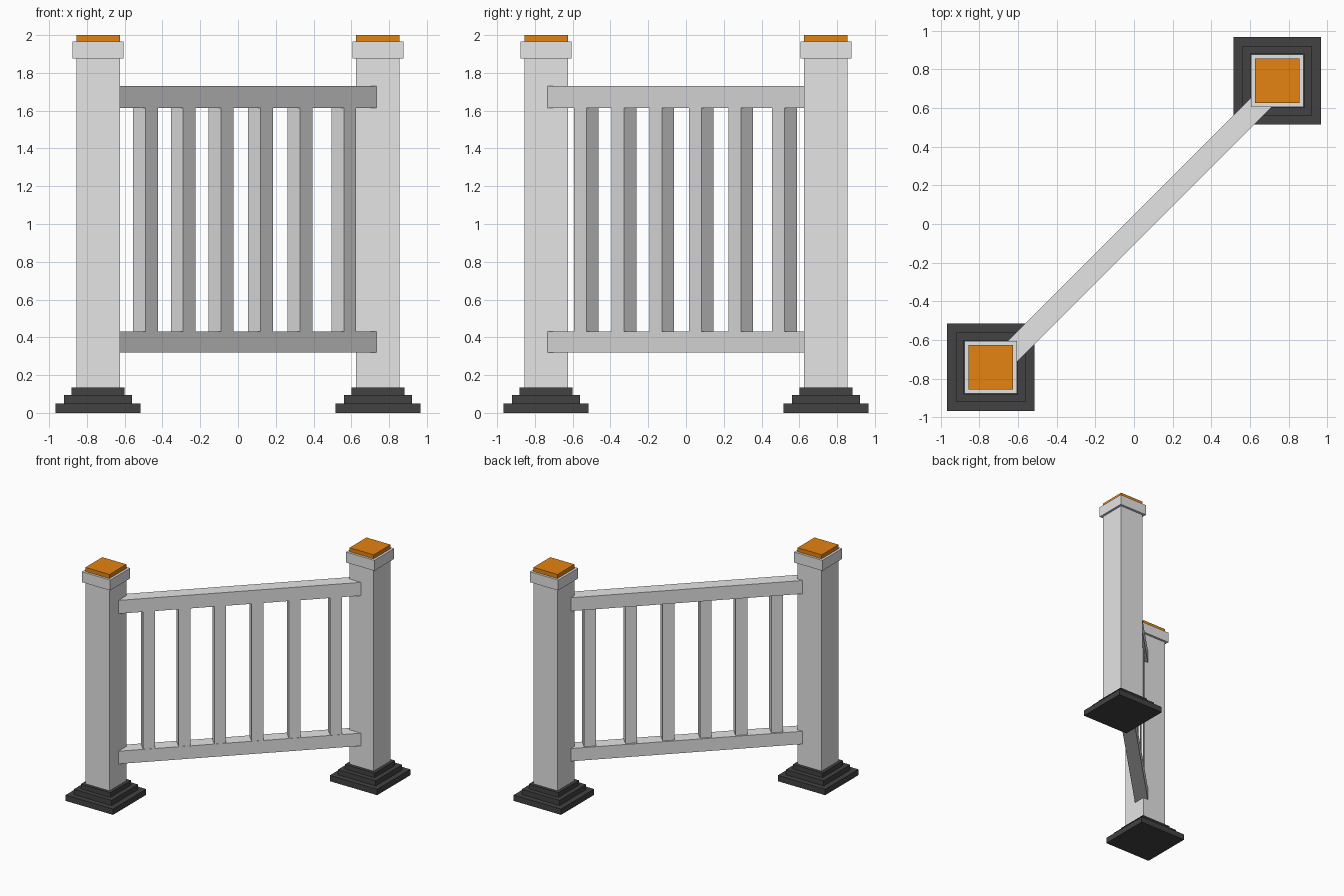
import bpy, bmesh, math
from mathutils import Matrix, Vector

if "Cube" in bpy.data.objects:
    bpy.data.objects.remove(bpy.data.objects["Cube"])


def material(name, rgb):
    m = bpy.data.materials.new(name)
    m.diffuse_color = (*rgb, 1)
    m.use_nodes = True
    m.node_tree.nodes["Principled BSDF"].inputs["Base Color"].default_value = m.diffuse_color
    return m


GREY = material("pale grey", (0.78, 0.78, 0.78))
DARK = material("charcoal", (0.054, 0.054, 0.054))
ORANGE = material("amber", (0.78, 0.23, 0.006))


def build(name, boxes, mat):
    """One object made of boxes: (centre, size, turn about z)."""
    bm = bmesh.new()
    for centre, size, turn in boxes:
        bmesh.ops.create_cube(bm, size=1, matrix=Matrix.Translation(centre)
                              @ Matrix.Rotation(turn, 4, 'Z')
                              @ Matrix.Diagonal((*size, 1)))
    me = bpy.data.meshes.new(name)
    bm.to_mesh(me)
    bm.free()
    me.materials.append(mat)
    ob = bpy.data.objects.new(name, me)
    bpy.context.collection.objects.link(ob)
    return ob


def block(c, half, z0, z1):
    """Upright square block centred on (c, c)."""
    return (Vector((c, c, (z0 + z1) / 2)), (2 * half, 2 * half, z1 - z0), 0)


# Posts with stepped feet, collars and caps at opposite corners
for side, c in (("near", -0.741), ("far", 0.741)):
    build(side + "_foot", [block(c, 0.226, 0, 0.05),
                           block(c, 0.18, 0.05, 0.095),
                           block(c, 0.141, 0.095, 0.135)], DARK)
    build(side + "_post", [block(c, 0.115, 0.135, 1.875)], GREY)
    build(side + "_collar", [block(c, 0.135, 1.875, 1.965)], GREY)
    build(side + "_cap", [block(c, 0.115, 1.965, 2.0)], ORANGE)

# Diagonal rails running into the posts
DIAG = math.radians(45)
for name, z0, z1 in (("top_rail", 1.615, 1.73), ("bottom_rail", 0.32, 0.43)):
    build(name, [(Vector((0.015, -0.015, (z0 + z1) / 2)),
                  (1.98, 0.11, z1 - z0), DIAG)], GREY)

# Square balusters between the rails
build("balusters", [(Vector((x, x - 0.038, 1.02)), (0.093, 0.093, 1.2), DIAG)
                    for x in (-0.49, -0.29, -0.09, 0.119, 0.328, 0.56)], GREY)
